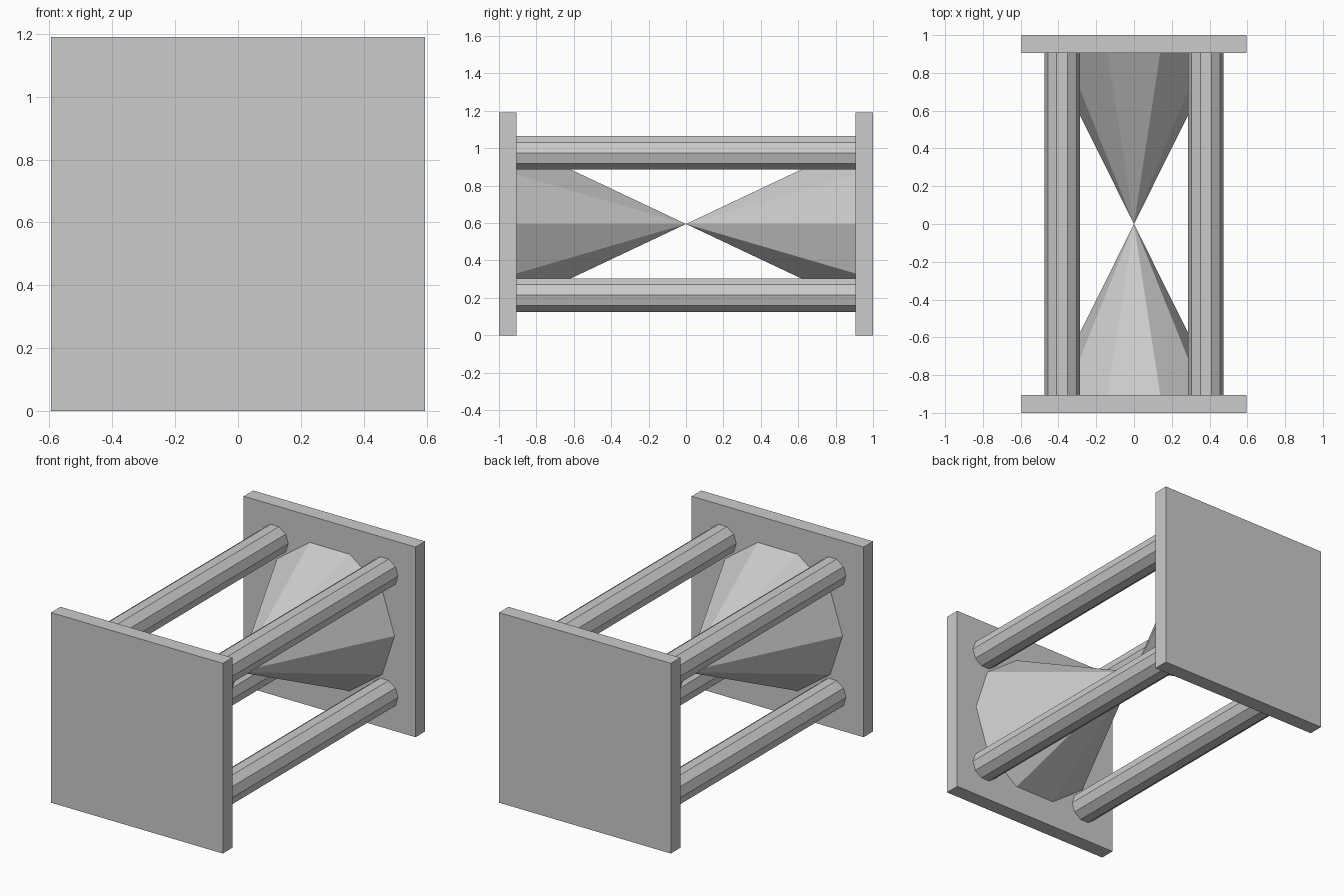
import bpy, bmesh, math
from mathutils import Vector

cube = bpy.data.objects.get("Cube")
if cube:
    bpy.data.objects.remove(cube, do_unlink=True)

SIDES = 10        # every round part is a decagon
SIZE = 1.19       # width and height of the end plates
MID = SIZE / 2    # height of the long axis
PLATE = 0.094     # plate thickness
INNER = 1 - PLATE # y of the plates' inner faces

grey = bpy.data.materials.new("plain grey")
grey.use_nodes = True
colour = (0.6, 0.6, 0.6, 1)
grey.diffuse_color = colour
grey.node_tree.nodes["Principled BSDF"].inputs["Base Color"].default_value = colour


def finish(name, bm):
    bmesh.ops.recalc_face_normals(bm, faces=bm.faces)
    mesh = bpy.data.meshes.new(name)
    bm.to_mesh(mesh)
    bm.free()
    mesh.materials.append(grey)
    obj = bpy.data.objects.new(name, mesh)
    bpy.context.collection.objects.link(obj)
    return obj


def ring(bm, x, y, z, radius):
    """Decagon around the y axis, with a corner pointing along +x."""
    angles = [2 * math.pi * i / SIDES for i in range(SIDES)]
    return [bm.verts.new((x + radius * math.cos(a), y, z + radius * math.sin(a)))
            for a in angles]


def plate(name, y):
    bm = bmesh.new()
    bmesh.ops.create_cube(bm, size=1)
    bmesh.ops.scale(bm, vec=(SIZE, PLATE, SIZE), verts=bm.verts)
    bmesh.ops.translate(bm, vec=Vector((0, y, MID)), verts=bm.verts)
    return finish(name, bm)


def rod(name, x, z):
    bm = bmesh.new()
    base = bm.faces.new(ring(bm, x, -INNER, z, 0.094))
    new = bmesh.ops.extrude_face_region(bm, geom=[base], use_keep_orig=True)["geom"]
    tips = [v for v in new if isinstance(v, bmesh.types.BMVert)]
    bmesh.ops.translate(bm, vec=(0, 2 * INNER, 0), verts=tips)
    return finish(name, bm)


def cone(name, y):
    bm = bmesh.new()
    base = ring(bm, 0, y, MID, 0.45)
    tip = bm.verts.new((0, 0, MID))
    bm.faces.new(base)
    for i in range(SIDES):
        bm.faces.new((base[i], base[(i + 1) % SIDES], tip))
    return finish(name, bm)


# End plates, and the two glass cones meeting tip to tip
for end, s in (("front", -1), ("back", 1)):
    plate(end + "_plate", s * (1 - PLATE / 2))
    cone(end + "_cone", s * INNER)

# Four rods joining the plates
for side, sx in (("left", 1), ("right", -1)):
    for level, sz in (("upper", 1), ("lower", -1)):
        rod(f"{level}_{side}_rod", sx * 0.38, MID + sz * 0.38)
